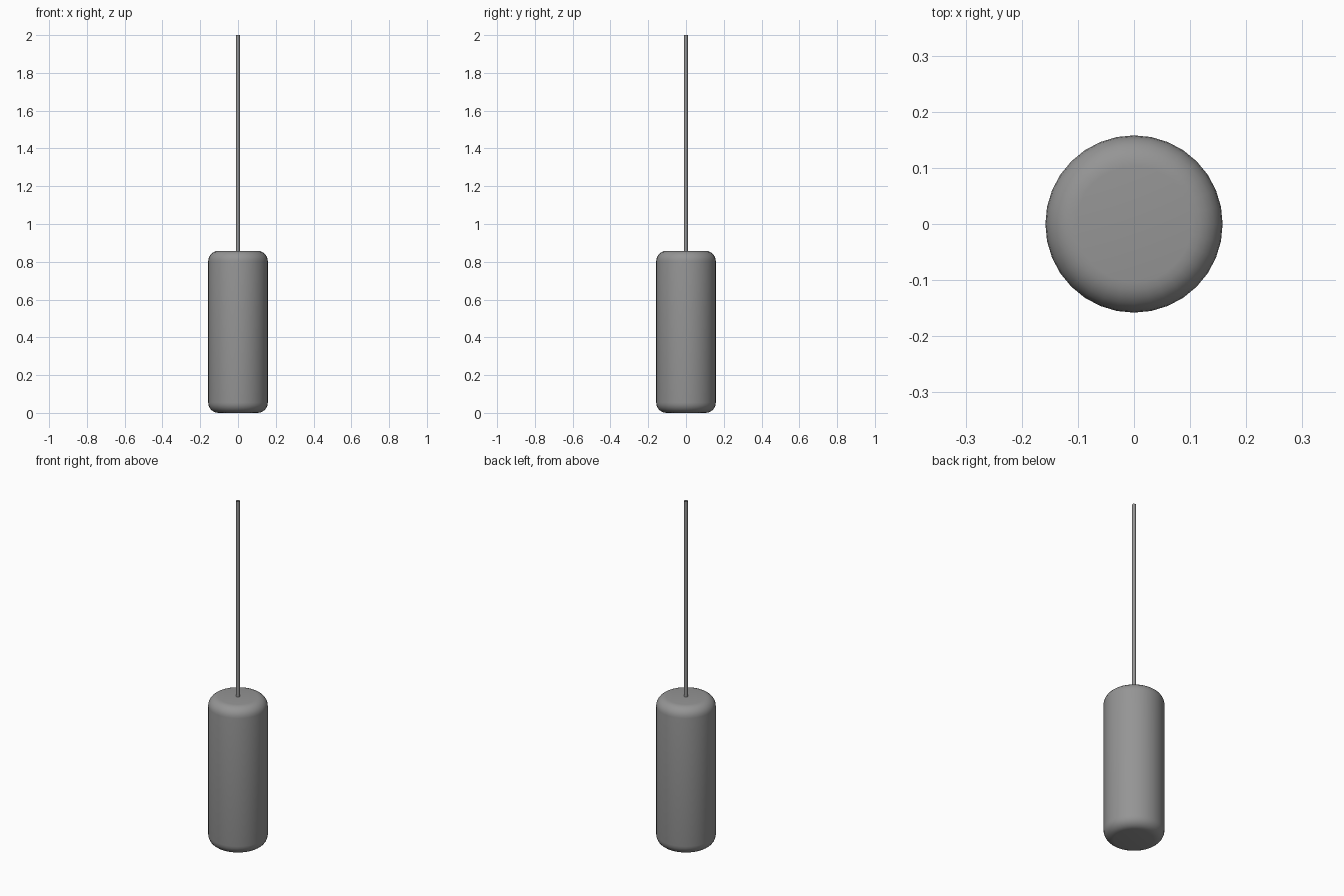
import bpy, bmesh, math

if "Cube" in bpy.data.objects:
    bpy.data.objects.remove(bpy.data.objects["Cube"])

R, H, C = 0.158, 0.858, 0.055   # body radius, height, corner radius
CORD_R, TOP = 0.01, 2.0

# Dark grey finish shared by both parts
grey = bpy.data.materials.new("dark_grey")
grey.diffuse_color = (0.3, 0.3, 0.3, 1)
grey.use_nodes = True
grey.node_tree.nodes["Principled BSDF"].inputs["Base Color"].default_value = grey.diffuse_color


def lathe(name, profile, sides, capped=True):
    """Spin an (r, z) profile around z, optionally closing both ends."""
    bm = bmesh.new()
    rings = [[bm.verts.new((r * math.cos(2 * math.pi * i / sides),
                            r * math.sin(2 * math.pi * i / sides), z))
              for i in range(sides)] for r, z in profile]
    for a, b in zip(rings, rings[1:]):
        for i in range(sides):
            j = (i + 1) % sides
            bm.faces.new((a[i], a[j], b[j], b[i]))
    if capped:
        bm.faces.new(rings[0][::-1])
        bm.faces.new(rings[-1])
    mesh = bpy.data.meshes.new(name)
    bm.to_mesh(mesh)
    bm.free()
    mesh.materials.append(grey)
    obj = bpy.data.objects.new(name, mesh)
    bpy.context.collection.objects.link(obj)
    bpy.ops.object.select_all(action='DESELECT')
    obj.select_set(True)
    bpy.context.view_layer.objects.active = obj
    bpy.ops.object.shade_smooth_by_angle(angle=math.radians(40))
    return obj


# Cylindrical lamp body with rounded top and bottom rims
arc = [math.radians(90 * k / 6) for k in range(7)]
lower = [(R - C + C * math.sin(a), C - C * math.cos(a)) for a in arc]
upper = [(r, H - z) for r, z in reversed(lower)]
lathe("lamp_body", lower + upper, 32)

# Thin hanging cord, an open tube sunk slightly into the body
lathe("hanging_cord", [(CORD_R, H - 0.01), (CORD_R, TOP)], 12, capped=False)
